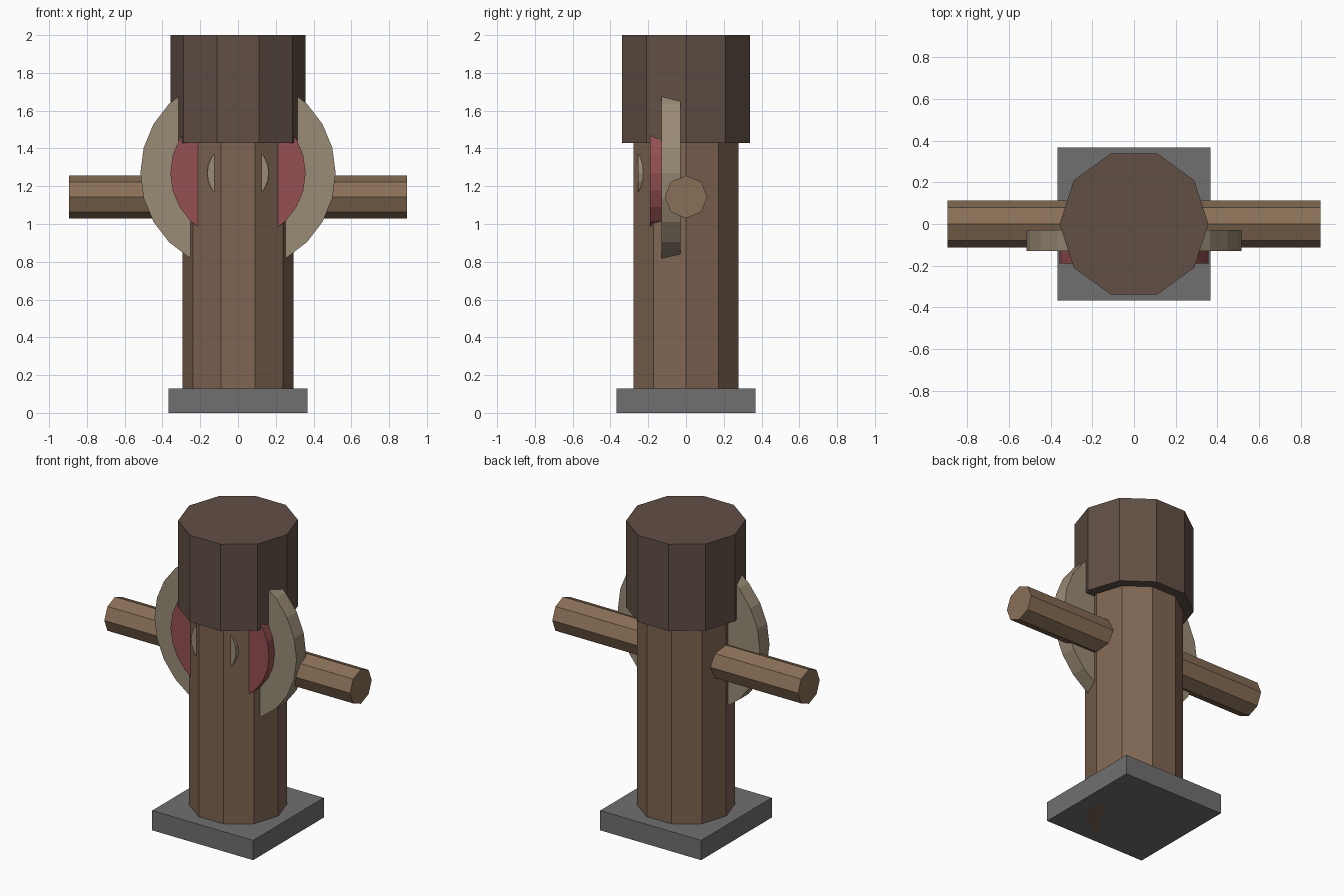
import bpy, bmesh, math
from mathutils import Matrix

if "Cube" in bpy.data.objects:
    bpy.data.objects.remove(bpy.data.objects["Cube"])


def material(name, rgb):
    m = bpy.data.materials.new(name)
    m.diffuse_color = (*rgb, 1)
    m.use_nodes = True
    m.node_tree.nodes["Principled BSDF"].inputs["Base Color"].default_value = m.diffuse_color
    return m


WOOD = material("wood", (0.21, 0.13, 0.085))
ARM_WOOD = material("arm_wood", (0.25, 0.16, 0.095))
DARK = material("dark_wood", (0.12, 0.08, 0.06))
STRAW = material("straw", (0.32, 0.26, 0.18))
RED = material("red", (0.30, 0.08, 0.085))
STONE = material("stone", (0.16, 0.16, 0.16))


def finish(name, bm, mat):
    bmesh.ops.recalc_face_normals(bm, faces=bm.faces)
    mesh = bpy.data.meshes.new(name)
    bm.to_mesh(mesh)
    bm.free()
    mesh.materials.append(mat)
    ob = bpy.data.objects.new(name, mesh)
    bpy.context.collection.objects.link(ob)
    return ob


def prism(name, sides, radius, start, end, axis, offset, mat):
    """Flat-sided cylinder from start to end on an axis, first corner on a main axis."""
    bm = bmesh.new()
    ring = [bm.verts.new((radius * math.cos(math.tau * i / sides),
                          radius * math.sin(math.tau * i / sides), start))
            for i in range(sides)]
    cap = bm.faces.new(ring)
    top = bmesh.ops.extrude_face_region(bm, geom=[cap], use_keep_orig=True)["geom"]
    for v in top:
        if isinstance(v, bmesh.types.BMVert):
            v.co.z = end
    turn = {"Z": Matrix.Identity(4),
            "X": Matrix.Rotation(math.pi / 2, 4, "Y"),
            "Y": Matrix.Rotation(-math.pi / 2, 4, "X")}[axis]
    bm.transform(Matrix.Translation((0, 0, offset)) @ turn)
    return finish(name, bm, mat)


# Square foot
bm = bmesh.new()
bmesh.ops.create_cube(bm, size=1)
bm.transform(Matrix.Translation((0, 0, 0.065)) @ Matrix.Diagonal((0.735, 0.735, 0.13, 1)))
finish("base", bm, STONE)

# Ten-sided post and head
prism("post", 10, 0.293, 0, 1.45, "Z", 0, WOOD)
prism("head", 10, 0.357, 1.43, 2.0, "Z", 0, DARK)

# Cross arm
prism("arms", 8, 0.113, -0.895, 0.895, "X", 1.143, ARM_WOOD)

# Stacked target rings, each stepping forward
for name, radius, front, back, mat in (
        ("target_outer", 0.517, -0.13, -0.03, STRAW),
        ("target_middle", 0.358, -0.19, -0.13, RED),
        ("target_centre", 0.163, -0.255, -0.19, STRAW)):
    prism(name, 24, radius, front, back, "Y", 1.27, mat)
